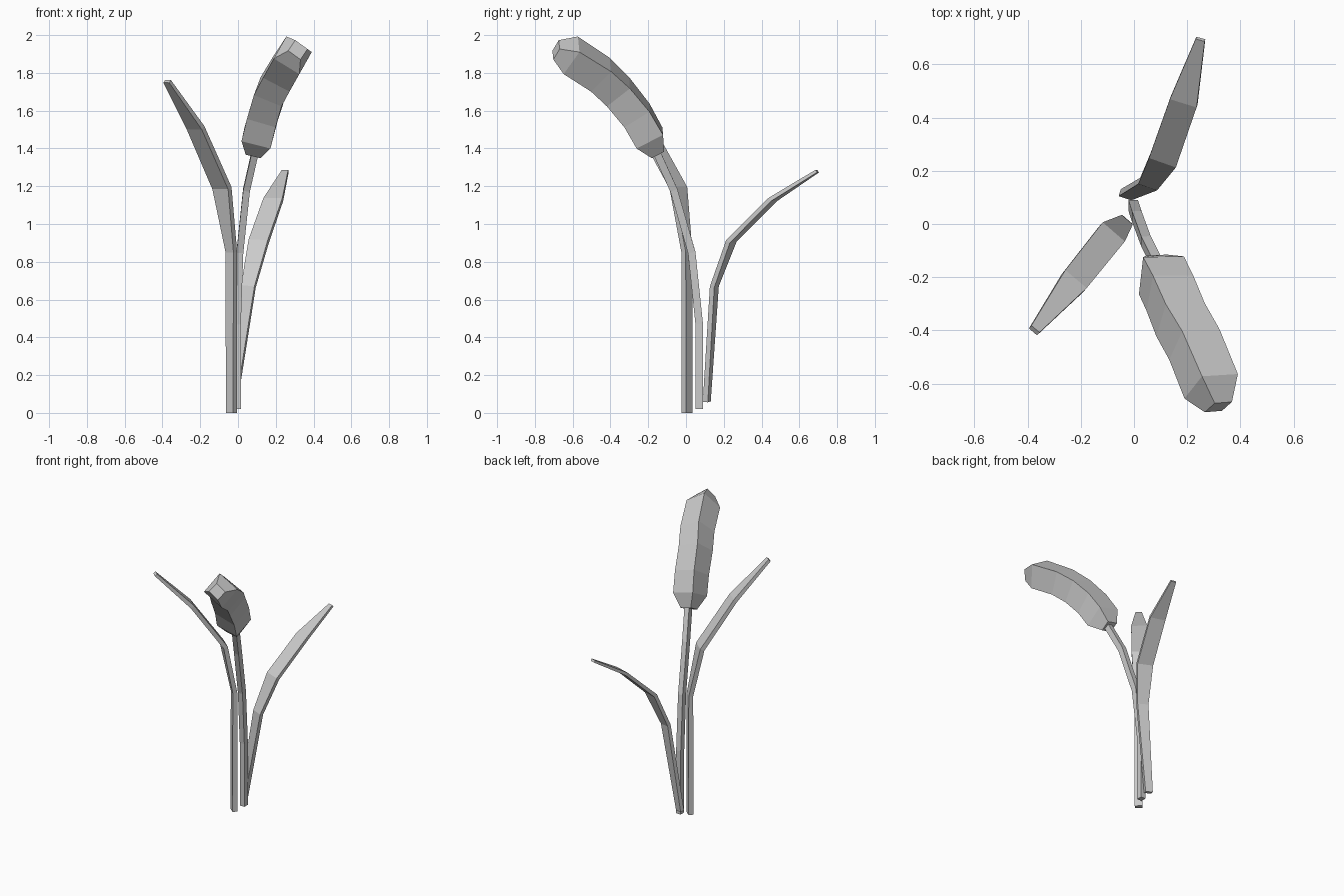
import bpy, bmesh
from mathutils import Vector

if "Cube" in bpy.data.objects:
    bpy.data.objects.remove(bpy.data.objects["Cube"])


def loft(name, path, sizes, hint_a, hint_b=None):
    """Sweep a rectangle along a path; sizes are (width, thickness) per ring.
    The width direction blends from hint_a to hint_b along the path."""
    pts = [Vector(p) for p in path]
    ha = Vector(hint_a)
    hb = Vector(hint_b or hint_a)
    n = len(pts)
    bm = bmesh.new()
    rings = []
    for i, (p, (w, t)) in enumerate(zip(pts, sizes)):
        before = (p - pts[i - 1]).normalized() if i else Vector()
        after = (pts[i + 1] - p).normalized() if i < n - 1 else Vector()
        axis = (before + after).normalized()
        side = ha.lerp(hb, i / (n - 1))
        side = (side - axis * side.dot(axis)).normalized()
        up = axis.cross(side)
        rings.append([bm.verts.new(p + side * (w / 2 * a) + up * (t / 2 * b))
                      for a, b in ((-1, -1), (1, -1), (1, 1), (-1, 1))])
    for r, s in zip(rings, rings[1:]):
        for k in range(4):
            j = (k + 1) % 4
            bm.faces.new((r[k], r[j], s[j], s[k]))
    bm.faces.new(rings[0][::-1])
    bm.faces.new(rings[-1])
    bmesh.ops.recalc_face_normals(bm, faces=bm.faces)
    mesh = bpy.data.meshes.new(name)
    bm.to_mesh(mesh)
    bm.free()
    obj = bpy.data.objects.new(name, mesh)
    bpy.context.collection.objects.link(obj)
    return obj


# Flower stalk
loft("stalk",
     [(-.003, .07, .02), (-.003, .07, .47), (.01, .03, .85),
      (.045, -.065, 1.18), (.095, -.165, 1.40)],
     [(.036, .04)] * 5, (1, 0, 0))

# Thick seed head, square in section and twisting slightly towards its tip
loft("seed_head",
     [(.082, -.15, 1.375), (.103, -.193, 1.455), (.135, -.26, 1.575),
      (.175, -.36, 1.70), (.227, -.453, 1.79), (.29, -.61, 1.893),
      (.317, -.688, 1.922)],
     [(.08, .075)] + [(.158, .158)] * 5 + [(.08, .075)],
     (1, 0, -.15), (.82, .03, -.57))

# Tall leaf leaning front left
loft("tall_leaf",
     [(-.035, .005, 0), (-.035, .005, .85), (-.085, -.04, 1.19),
      (-.225, -.215, 1.51), (-.375, -.40, 1.755)],
     [(.05, .032), (.055, .03), (.11, .03), (.105, .028), (.04, .02)],
     (.75, -.65, 0))

# Short leaf leaning to the back
loft("short_leaf",
     [(-.03, .11, .06), (.055, .15, .67), (.11, .24, .91),
      (.187, .46, 1.13), (.25, .695, 1.28)],
     [(.05, .028), (.075, .025), (.107, .025), (.105, .022), (.035, .016)],
     (.95, -.3, 0))
